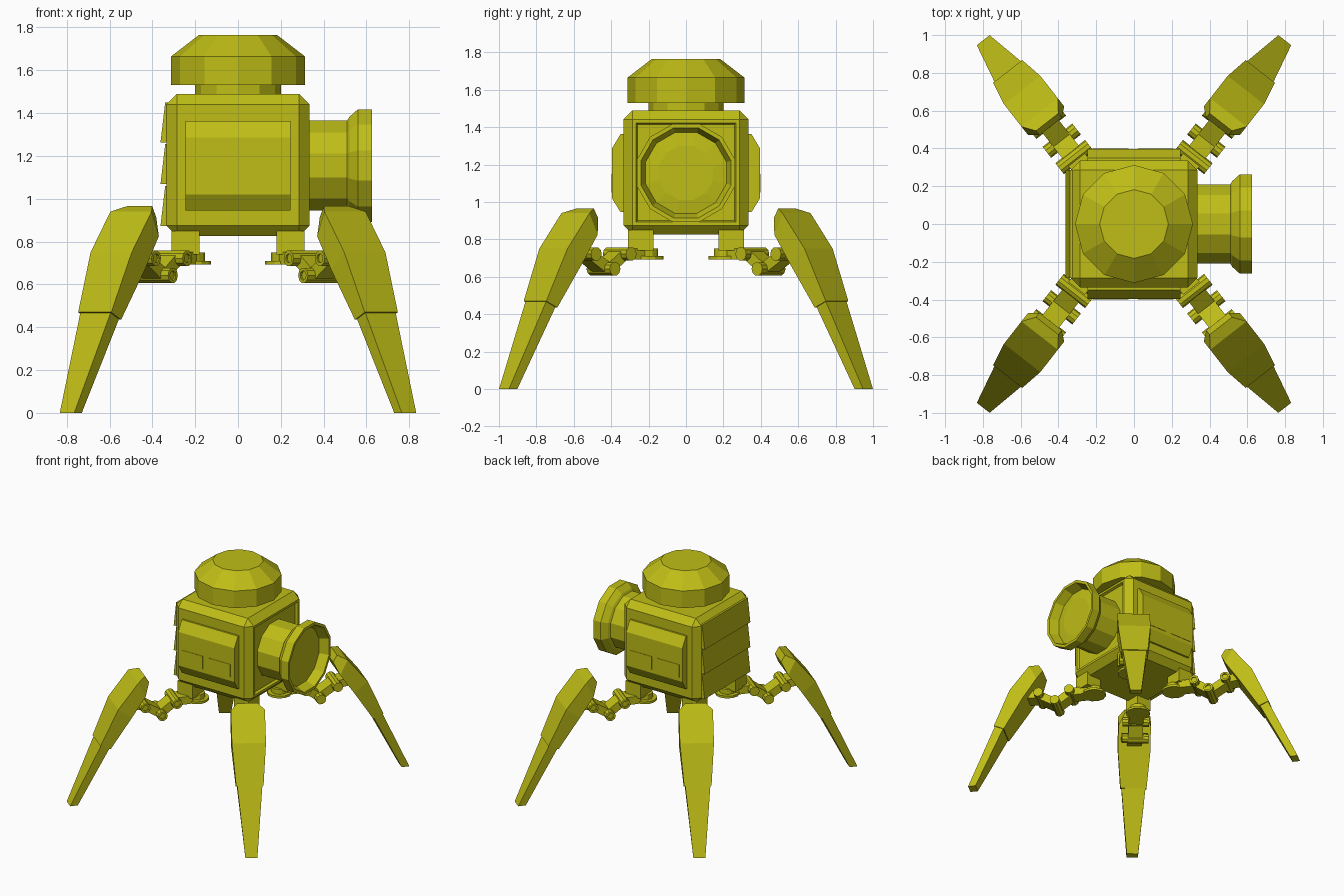
import bpy, bmesh, math
from mathutils import Vector

if "Cube" in bpy.data.objects:
    bpy.data.objects.remove(bpy.data.objects["Cube"])

olive = bpy.data.materials.new("olive_yellow")
olive.diffuse_color = (0.52, 0.51, 0.008, 1)
olive.use_nodes = True
olive.node_tree.nodes["Principled BSDF"].inputs["Base Color"].default_value = olive.diffuse_color


def finish(name, bm):
    bmesh.ops.recalc_face_normals(bm, faces=bm.faces)
    me = bpy.data.meshes.new(name)
    bm.to_mesh(me)
    bm.free()
    me.materials.append(olive)
    ob = bpy.data.objects.new(name, me)
    bpy.context.collection.objects.link(ob)
    return ob


def loft(bm, rings):
    """Skin a list of equal-length point rings and cap both ends."""
    vs = [[bm.verts.new(p) for p in r] for r in rings]
    n = len(vs[0])
    for a, b in zip(vs, vs[1:]):
        for i in range(n):
            j = (i + 1) % n
            bm.faces.new((a[i], a[j], b[j], b[i]))
    bm.faces.new(vs[0])
    bm.faces.new(vs[-1])


def box(bm, lo, hi, place=Vector):
    loft(bm, [[place((x, y, z)) for x, y in
               ((lo[0], lo[1]), (hi[0], lo[1]), (hi[0], hi[1]), (lo[0], hi[1]))]
              for z in (lo[2], hi[2])])


def lathe(bm, profile, place, n=12, phase=0.0):
    """Stack of n-gons (radius, height); place maps (u, v, height) to space."""
    ang = [phase + 2 * math.pi * i / n for i in range(n)]
    loft(bm, [[place((r * math.cos(a), r * math.sin(a), h)) for a in ang]
              for r, h in profile])


# body: chamfered cube with a recessed front frame around the barrel
bm = bmesh.new()
box(bm, (-0.335, -0.335, 0.825), (0.335, 0.335, 1.49))
bmesh.ops.bevel(bm, geom=list(bm.edges), offset=0.05, segments=1, affect='EDGES')
bmesh.ops.recalc_face_normals(bm, faces=bm.faces)
face = [f for f in bm.faces if f.normal.x > 0.99]
bmesh.ops.inset_region(bm, faces=face, thickness=0.025)
bmesh.ops.inset_region(bm, faces=face, thickness=0.01, depth=-0.02)
finish("body", bm)

# slanted louvre plates on the rear
bm = bmesh.new()
for i in range(3):
    top, bot = 1.45 - 0.195 * i, 1.263 - 0.195 * i
    prof = ((-0.31, top), (-0.34, top), (-0.362, bot), (-0.31, bot))
    loft(bm, [[Vector((x, y, z)) for x, z in prof] for y in (-0.285, 0.285)])
finish("rear_louvres", bm)

# bulging side panels, each with two thin hatches
for s, side in ((-1, "front"), (1, "back")):
    bm = bmesh.new()
    prof = ((0.32, 0.945), (0.35, 0.945), (0.396, 1.02),
            (0.396, 1.285), (0.35, 1.363), (0.32, 1.363))
    loft(bm, [[Vector((x, s * y, z)) for y, z in prof] for x in (-0.245, 0.245)])
    finish(side + "_side_panel", bm)
    bm = bmesh.new()
    for x in (-0.22, 0.02):
        box(bm, (x, s * 0.39, 1.05), (x + 0.19, s * 0.399, 1.15))
    finish(side + "_hatches", bm)

# turret cap on a short neck
bm = bmesh.new()
lathe(bm, [(0.2, 1.47), (0.2, 1.55)], Vector)
finish("turret_neck", bm)
bm = bmesh.new()
lathe(bm, [(0.312, 1.53), (0.312, 1.665), (0.182, 1.765)], Vector)
finish("turret_cap", bm)

# flared barrel with a recessed lens
bm = bmesh.new()
lathe(bm, [(0.217, 0.30), (0.217, 0.51), (0.235, 0.52), (0.272, 0.56), (0.272, 0.625),
           (0.25, 0.625), (0.224, 0.555), (0.15, 0.565)],
      lambda p: Vector((p[2], p[0], 1.155 + p[1])), 12, math.pi / 12)
finish("barrel", bm)

# legs
CA, SA = math.cos(math.radians(52)), math.sin(math.radians(52))
# rows: outer radius, outer z, inner radius, inner z, half width
UPPER = ((0.365, 0.965, 0.335, 0.915, 0.075), (0.43, 0.94, 0.375, 0.825, 0.122),
         (0.58, 0.75, 0.48, 0.67, 0.122), (0.705, 0.47, 0.63, 0.435, 0.098))
LOWER = ((0.67, 0.53, 0.61, 0.50, 0.09), (0.698, 0.47, 0.638, 0.435, 0.09),
         (0.915, 0.0, 0.858, 0.0, 0.043))
JOINTS = ((0.13, 0.722), (0.24, 0.642), (0.367, 0.722), (0.47, 0.735))

for sx, xn in ((-1, "left"), (1, "right")):
    for sy, yn in ((-1, "front"), (1, "back")):
        name = yn + "_" + xn + "_"

        def out(p):  # (along leg, sideways, height) -> space
            r, w, z = p
            return Vector((sx * (0.235 + r * CA - w * SA),
                           sy * (0.252 + r * SA + w * CA), z))

        def corner(p):
            return Vector((sx * p[0], sy * p[1], p[2]))

        # hip block and its foot disc
        bm = bmesh.new()
        box(bm, (0.18, 0.175, 0.74), (0.31, 0.31, 0.85), corner)
        lathe(bm, [(0.06, 0.70), (0.06, 0.75)],
              lambda p: corner((0.215 + p[0], 0.21 + p[1], p[2])))
        lathe(bm, [(0.09, 0.692), (0.09, 0.71)],
              lambda p: corner((0.215 + p[0], 0.21 + p[1], p[2])))
        finish(name + "hip", bm)

        # hinge barrels
        bm = bmesh.new()
        for r, z in JOINTS[:3]:
            lathe(bm, [(0.037, -0.1), (0.037, 0.1), (0.022, 0.1), (0.022, 0.09)],
                  lambda p: out((r + p[0], p[2], z + p[1])), 10)
        finish(name + "hinges", bm)

        # links joining the hinges
        bm = bmesh.new()
        pts = ((0.0, 0.722),) + JOINTS
        for (r0, z0), (r1, z1) in zip(pts, pts[1:]):
            d = Vector((r1 - r0, z1 - z0)).normalized() * 0.03
            prof = ((r0 - d.y, z0 + d.x), (r1 - d.y, z1 + d.x),
                    (r1 + d.y, z1 - d.x), (r0 + d.y, z0 - d.x))
            loft(bm, [[out((r, w, z)) for r, z in prof] for w in (-0.055, 0.055)])
        finish(name + "links", bm)

        # armoured upper leg and tapering lower leg
        for part, rows in (("upper_leg", UPPER), ("lower_leg", LOWER)):
            bm = bmesh.new()
            loft(bm, [[out((a, -w, b)), out((a, w, b)), out((c, w, d)), out((c, -w, d))]
                      for a, b, c, d, w in rows])
            finish(name + part, bm)
